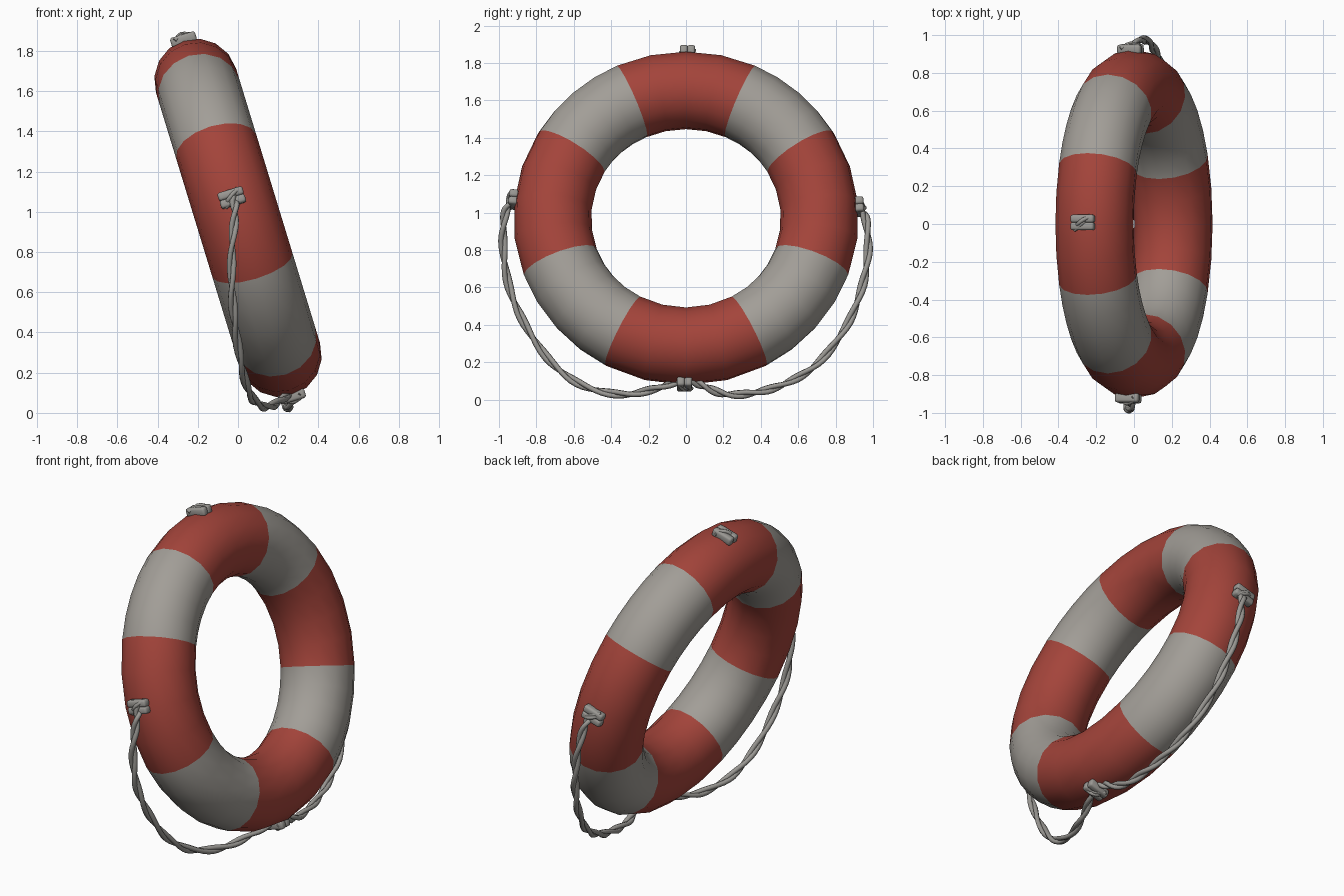
import bpy, bmesh, math
from mathutils import Vector, Matrix

if "Cube" in bpy.data.objects:
    bpy.data.objects.remove(bpy.data.objects["Cube"])

TILT = math.radians(17)
CENTRE = Vector((0, 0, 0.97))
SIDE = Vector((0, 1, 0))
UP = Vector((-math.sin(TILT), 0, math.cos(TILT)))
AXIS = Vector((math.cos(TILT), 0, math.sin(TILT)))
MAJOR, MINOR = 0.715, 0.208


def material(name, rgb):
    m = bpy.data.materials.new(name)
    m.diffuse_color = (*rgb, 1)
    m.use_nodes = True
    m.node_tree.nodes["Principled BSDF"].inputs["Base Color"].default_value = m.diffuse_color
    return m


RED = material("red canvas", (0.37, 0.058, 0.043))
PALE = material("pale grey canvas", (0.36, 0.34, 0.31))
ROPE = material("grey rope", (0.32, 0.31, 0.29))


def on_ring(deg, r, a=0.0):
    """Point in the tilted ring frame: angle from +y, radius, offset on axis."""
    t = math.radians(deg)
    return CENTRE + SIDE * (r * math.cos(t)) + UP * (r * math.sin(t)) + AXIS * a


def finish(bm, name, mats, angle=45):
    bmesh.ops.recalc_face_normals(bm, faces=bm.faces)
    me = bpy.data.meshes.new(name)
    bm.to_mesh(me)
    bm.free()
    for m in mats:
        me.materials.append(m)
    ob = bpy.data.objects.new(name, me)
    bpy.context.collection.objects.link(ob)
    bpy.ops.object.select_all(action='DESELECT')
    ob.select_set(True)
    bpy.context.view_layer.objects.active = ob
    bpy.ops.object.shade_smooth_by_angle(angle=math.radians(angle))
    return ob


# Float ring: eight alternating bands, loops placed on the band borders
borders = [-20, 31, 66, 114, 149, 200, 242, 298, 340]
STEPS, SECTION = 4, 16
bm = bmesh.new()
loops, band = [], []
for b in range(8):
    for s in range(STEPS):
        deg = borders[b] + (borders[b + 1] - borders[b]) * s / STEPS
        loop = []
        for k in range(SECTION):
            p = 2 * math.pi * k / SECTION
            loop.append(bm.verts.new(on_ring(deg, MAJOR + MINOR * math.cos(p), MINOR * math.sin(p))))
        loops.append(loop)
        band.append(b % 2)
for i, a in enumerate(loops):
    c = loops[(i + 1) % len(loops)]
    for k in range(SECTION):
        j = (k + 1) % SECTION
        bm.faces.new((a[k], a[j], c[j], c[k])).material_index = band[i]
finish(bm, "float_ring", [RED, PALE], 60)


def catmull(pts, n):
    """Smooth path through the points."""
    pts = [Vector(p) for p in pts]
    pts = [2 * pts[0] - pts[1]] + pts + [2 * pts[-1] - pts[-2]]
    out = []
    for i in range(1, len(pts) - 2):
        a, b, c, d = pts[i - 1:i + 3]
        for s in range(n):
            t = s / n
            out.append(0.5 * (2 * b + (c - a) * t + (2 * a - 5 * b + 4 * c - d) * t * t
                              + (3 * b - a - 3 * c + d) * t ** 3))
    return out + [pts[-2]]


def rope(name, pts, strands=2, r=0.0145, lay=0.011, turn=0.55, n=6):
    """Twisted cord: strands wound about a smooth path."""
    path = catmull(pts, n)
    bm = bmesh.new()
    sides = 6
    for s in range(strands):
        prev = None
        for i, p in enumerate(path):
            tan = (path[min(i + 1, len(path) - 1)] - path[max(i - 1, 0)]).normalized()
            u = tan.cross(AXIS).normalized()
            v = tan.cross(u)
            w = i * turn + 2 * math.pi * s / strands
            c = p + (u * math.cos(w) + v * math.sin(w)) * lay
            ring = [bm.verts.new(c + (u * math.cos(q) + v * math.sin(q)) * r)
                    for q in (2 * math.pi * k / sides for k in range(sides))]
            if prev:
                for k in range(sides):
                    j = (k + 1) % sides
                    bm.faces.new((prev[k], prev[j], ring[j], ring[k]))
            else:
                bm.faces.new(ring)
            prev = ring
        bm.faces.new(prev)
    return finish(bm, name, [ROPE], 70)


# Hanging grab lines, one on each side, meeting at the bottom
rope("left_grab_line", [
    (-0.02, -0.935, 1.07), (-0.015, -0.968, 0.99), (-0.03, -0.978, 0.82), (-0.03, -0.945, 0.60),
    (-0.01, -0.86, 0.40), (0.025, -0.72, 0.20), (0.07, -0.55, 0.075), (0.14, -0.34, 0.028),
    (0.21, -0.16, 0.06), (0.27, -0.02, 0.11)])
rope("right_grab_line", [
    (-0.01, 0.925, 1.04), (0.02, 0.962, 0.96), (0.06, 0.973, 0.78), (0.10, 0.935, 0.58),
    (0.14, 0.85, 0.38), (0.19, 0.70, 0.19), (0.22, 0.54, 0.09), (0.24, 0.38, 0.04),
    (0.25, 0.22, 0.028), (0.26, 0.10, 0.07), (0.27, 0.02, 0.11)])


# Lashings: a rounded pad of cord tied onto the rim at four places
def lashing(name, deg):
    t = math.radians(deg)
    radial = SIDE * math.cos(t) + UP * math.sin(t)
    along = radial.cross(AXIS)
    bm = bmesh.new()
    for shift in (-0.02, 0.02):
        frame = Matrix((AXIS, along, radial)).transposed().to_4x4()
        frame.translation = on_ring(deg, 0.928) + along * shift
        made = bmesh.ops.create_cube(bm, size=1, matrix=frame @ Matrix.Diagonal((0.13, 0.042, 0.05, 1)))
        edges = list({e for v in made["verts"] for e in v.link_edges})
        bmesh.ops.bevel(bm, geom=edges, offset=0.012, segments=2, profile=0.5, affect='EDGES')
    finish(bm, name, [ROPE], 50)
    # cord crossing over the pad
    rope(name + "_knot", [on_ring(deg, 0.93, -0.045) - along * 0.035,
                          on_ring(deg, 0.953, 0), on_ring(deg, 0.93, 0.045) + along * 0.035],
         r=0.011, lay=0.007, n=4)


for name, deg in (("right_lashing", 4), ("top_lashing", 89.5), ("left_lashing", 173.5), ("bottom_lashing", 269.5)):
    lashing(name, deg)
